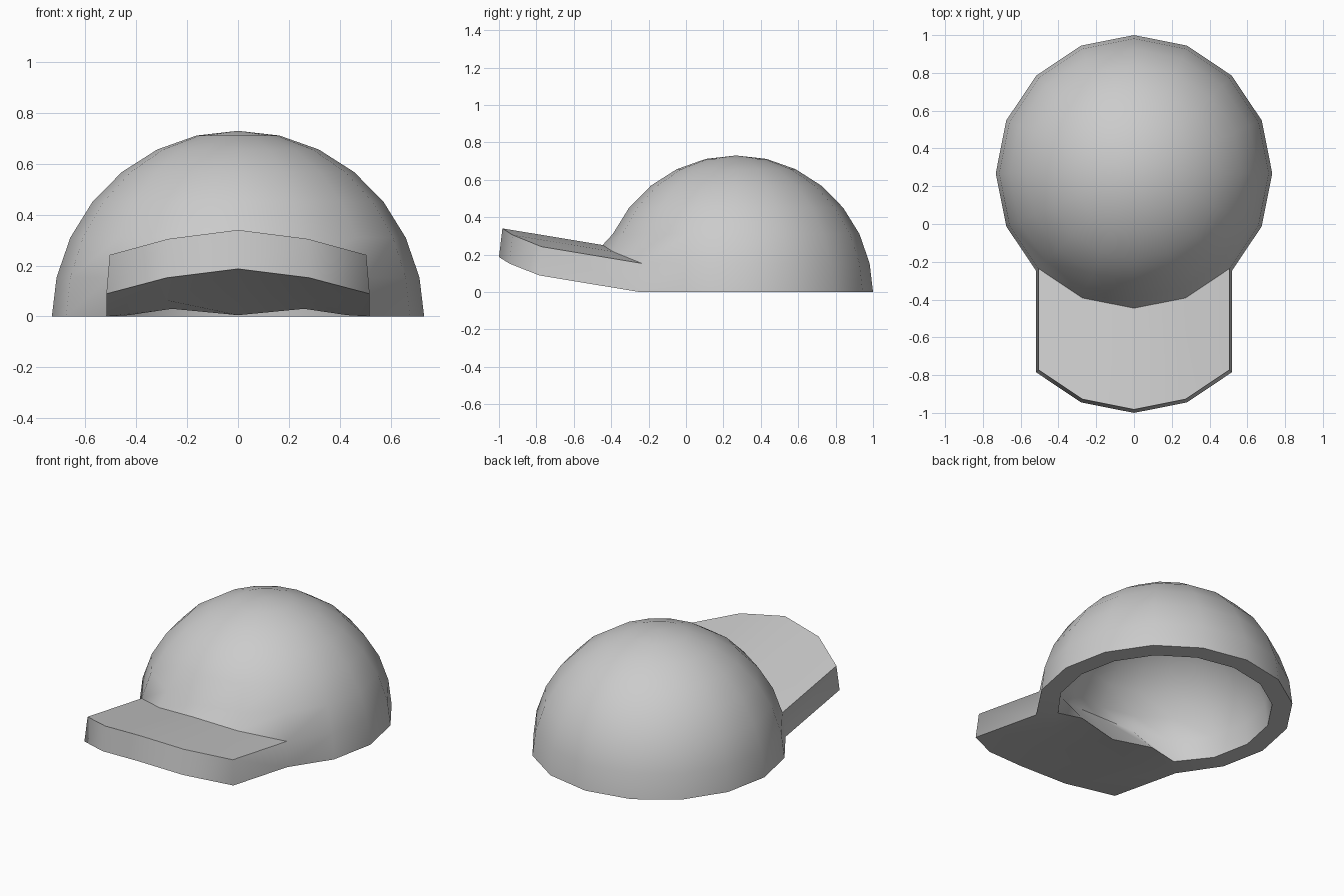
import bpy, bmesh
from math import sin, cos, pi, radians

if "Cube" in bpy.data.objects:
    bpy.data.objects.remove(bpy.data.objects["Cube"])

SEGS, RINGS, CY = 16, 7, 0.268
LIFT = {0: 0.098, 1: 0.063}          # arch of the brim, by column from the centre
FRONT = range(-2, 2)                 # wall panels that grow into the brim
LEDGE = {0: (0, -0.19, 0.005), 1: (0.26, -0.15, 0.03), 2: (0.43, -0.16, 0.005)}

bm = bmesh.new()
front_panels = {k % SEGS for k in FRONT}


def dome(r, height, drop):
    """Half ball with the two lowest front rows arched; front panels left open."""
    rings = []
    for i in range(RINGS):
        t = pi / 2 * i / RINGS
        ring = []
        for k in range(SEGS):
            a = 2 * pi * k / SEGS
            z = max(0, (height + drop) * sin(t) - drop)
            if i < 2:
                z += LIFT.get(min(k, SEGS - k), 0)
            ring.append(bm.verts.new((r * cos(t) * sin(a), CY - r * cos(t) * cos(a), z)))
        rings.append(ring)
    apex = bm.verts.new((0, CY, height))
    for i in range(RINGS - 1):
        for k in range(SEGS):
            if i > 0 or k not in front_panels:
                n = (k + 1) % SEGS
                bm.faces.new((rings[i][k], rings[i][n], rings[i + 1][n], rings[i + 1][k]))
    for k in range(SEGS):
        bm.faces.new((rings[-1][k], rings[-1][(k + 1) % SEGS], apex))
    return rings


# Crown: outer shell and lining
outer = dome(0.732, 0.73, 0.012)
inner = dome(0.617, 0.615, 0.012)

# Inner end of the brim, a ledge reaching into the crown
for k in range(-2, 3):
    x, y, z = LEDGE[abs(k)]
    inner[0][k].co = (x if k > 0 else -x, y, z)

# Brim: the open front panels pushed forward and up
tip = [{k: bm.verts.new((outer[i][k].co.x, outer[i][k].co.y - 0.536, outer[i][k].co.z + 0.089))
        for k in range(-2, 3)} for i in range(2)]
for k in FRONT:
    n = k + 1
    bm.faces.new((tip[0][k], tip[0][n], tip[1][n], tip[1][k]))
    for i in range(2):
        bm.faces.new((outer[i][k], outer[i][n], tip[i][n], tip[i][k]))
    bm.faces.new((inner[0][k], inner[0][n], inner[1][n], inner[1][k]))
for k in (-2, 2):
    bm.faces.new((outer[0][k], outer[1][k], tip[1][k], tip[0][k]))

# Bottom rim joining shell and lining
for k in range(SEGS):
    n = (k + 1) % SEGS
    bm.faces.new((outer[0][k], outer[0][n], inner[0][n], inner[0][k]))
bmesh.ops.recalc_face_normals(bm, faces=bm.faces)

mesh = bpy.data.meshes.new("cap")
bm.to_mesh(mesh)
bm.free()
cap = bpy.data.objects.new("cap", mesh)
bpy.context.collection.objects.link(cap)
bpy.context.view_layer.objects.active = cap
cap.select_set(True)
bpy.ops.object.shade_smooth_by_angle(angle=radians(60))
